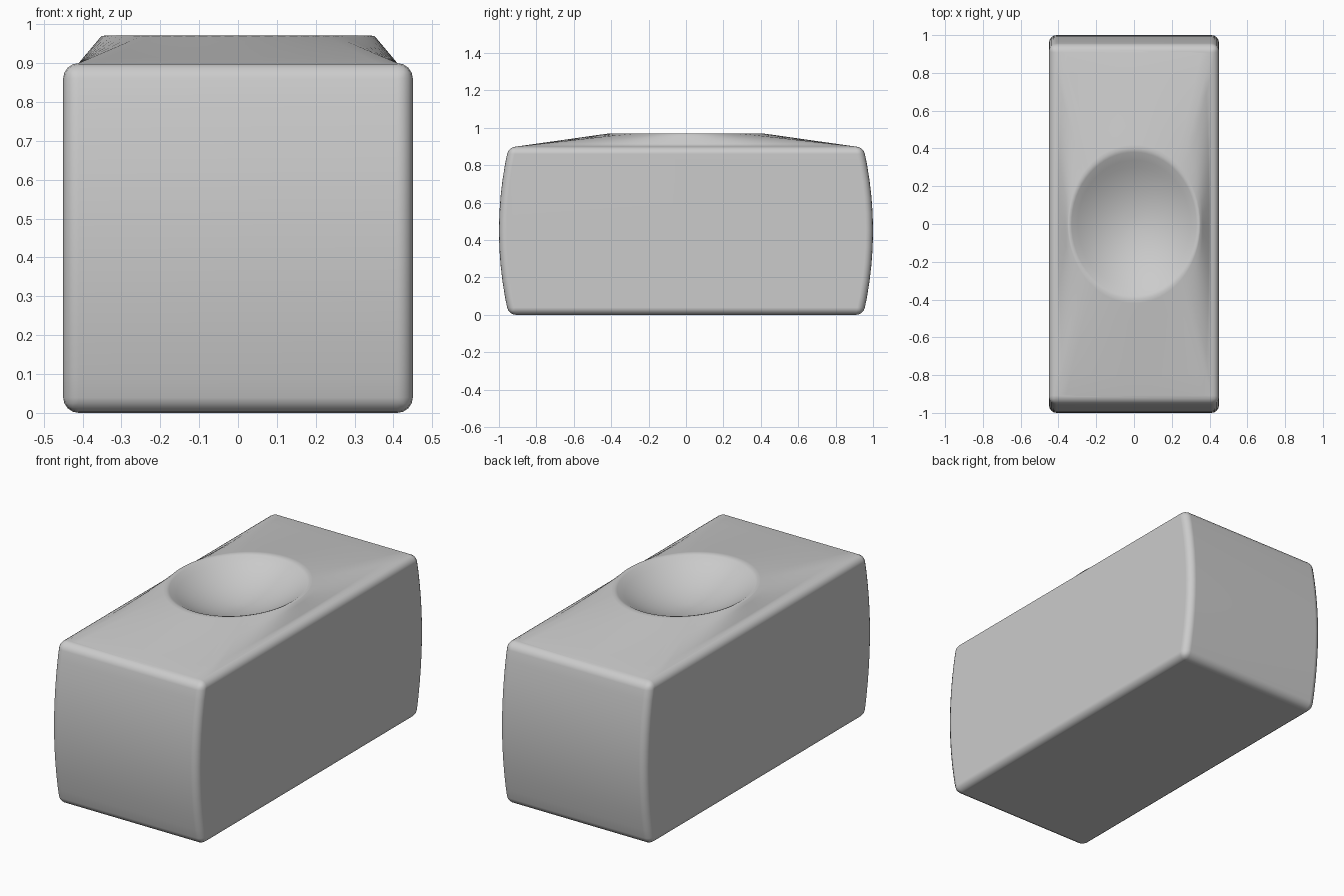
import bpy, bmesh, math
from mathutils import Vector

if "Cube" in bpy.data.objects:
    bpy.data.objects.remove(bpy.data.objects["Cube"])

HALF_W, HEIGHT = 0.45, 0.9
bm = bmesh.new()

# Block: side profile with bowed ends, extruded across x
N = 10
end = [(1 - 0.052 * (2 * i / N - 1) ** 2, HEIGHT * i / N) for i in range(N + 1)]
profile = end + [(-y, z) for y, z in reversed(end)]
face = bm.faces.new([bm.verts.new((-HALF_W, y, z)) for y, z in profile])
ext = bmesh.ops.extrude_face_region(bm, geom=[face])
bmesh.ops.translate(bm, vec=(2 * HALF_W, 0, 0),
                    verts=[v for v in ext["geom"] if isinstance(v, bmesh.types.BMVert)])
bmesh.ops.recalc_face_normals(bm, faces=bm.faces)

# Rounded edges
sharp = [e for e in bm.edges if e.calc_face_angle(0) > math.radians(30)]
bmesh.ops.bevel(bm, geom=sharp, offset=0.04, segments=4, profile=0.5, affect='EDGES')

# Open the top and divide its border
top = max((f for f in bm.faces if f.normal.z > 0.99), key=lambda f: f.calc_area())
bmesh.ops.subdivide_edges(bm, edges=list(top.edges), cuts=15)
top = max((f for f in bm.faces if f.normal.z > 0.99), key=lambda f: f.calc_area())
border = list(top.verts)
bmesh.ops.delete(bm, geom=[top], context='FACES_ONLY')
n = len(border)
corner = max(range(n), key=lambda i: border[i].co.x + border[i].co.y)
border = border[corner:] + border[:corner]


def ellipse(rx, ry, z):
    pts = []
    for i in range(n):
        a = math.pi / 4 + 2 * math.pi * i / n
        pts.append(Vector((rx * math.cos(a), ry * math.sin(a), z)))
    return pts


# Raised mound around the bowl, then rim and spherical hollow
rim = ellipse(0.352, 0.42, 0.969)
rings = [[b.co.lerp(r, t) for b, r in zip(border, rim)] for t in (0.2, 0.4, 0.6, 0.8, 1)]
rings.append(ellipse(0.342, 0.40, 0.971))
rings.append(ellipse(0.330, 0.38, 0.966))
DEPTH = 0.12
for k in range(1, 10):
    f = 1 - k / 10
    rings.append(ellipse(0.330 * f, 0.375 * f, 0.966 - DEPTH * (1 - f * f)))

prev = border
for pts in rings:
    cur = [bm.verts.new(p) for p in pts]
    for i in range(n):
        j = (i + 1) % n
        bm.faces.new((prev[i], prev[j], cur[j], cur[i]))
    prev = cur
centre = bm.verts.new((0, 0, 0.966 - DEPTH))
for i in range(n):
    bm.faces.new((prev[i], prev[(i + 1) % n], centre))

bmesh.ops.recalc_face_normals(bm, faces=bm.faces)
mesh = bpy.data.meshes.new("hollowed_block")
bm.to_mesh(mesh)
bm.free()
block = bpy.data.objects.new("hollowed_block", mesh)
bpy.context.collection.objects.link(block)

# Smooth shading with flat main faces
mesh.shade_smooth()
wn = block.modifiers.new("Weighted normals", 'WEIGHTED_NORMAL')
wn.weight = 50
